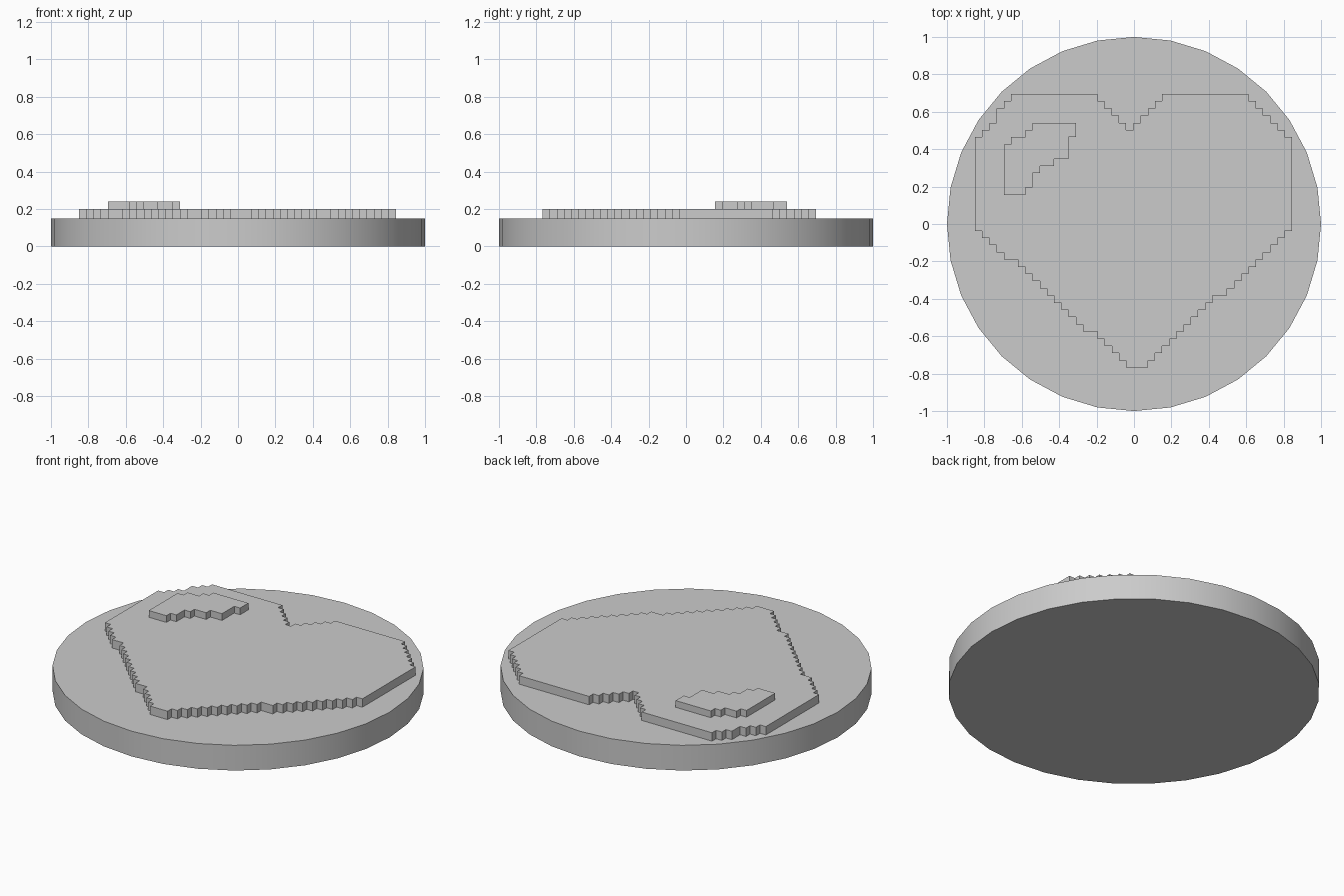
import bpy
import bmesh
import math

CELL = 0.0385            # size of one stair step
LEFT, TOP = -0.85, 0.695  # corner of the step grid
STEP = {"R": (1, 0), "L": (-1, 0), "U": (0, -1), "D": (0, 1)}

cube = bpy.data.objects.get("Cube")
if cube:
    bpy.data.objects.remove(cube, do_unlink=True)

# Single plain grey
grey = bpy.data.materials.new("plain_grey")
grey.use_nodes = True
colour = (0.6, 0.6, 0.6, 1)
grey.diffuse_color = colour
grey.node_tree.nodes["Principled BSDF"].inputs["Base Color"].default_value = colour


def trace(col, row, moves):
    """Follow grid moves and return the corner points of the outline."""
    corners = []
    for i, move in enumerate(moves):
        if move != moves[i - 1]:
            corners.append((LEFT + col * CELL, TOP - row * CELL))
        dx, dy = STEP[move]
        col, row = col + dx, row + dy
    return corners


def stepped_plate(name, outline, bottom, top):
    """Extrude a closed outline into a flat plate."""
    bm = bmesh.new()
    face = bm.faces.new([bm.verts.new((x, y, bottom)) for x, y in outline])
    result = bmesh.ops.extrude_face_region(bm, geom=[face], use_keep_orig=True)
    raised = [v for v in result["geom"] if isinstance(v, bmesh.types.BMVert)]
    bmesh.ops.translate(bm, verts=raised, vec=(0, 0, top - bottom))
    bmesh.ops.recalc_face_normals(bm, faces=bm.faces)
    mesh = bpy.data.meshes.new(name)
    bm.to_mesh(mesh)
    bm.free()
    mesh.materials.append(grey)
    obj = bpy.data.objects.new(name, mesh)
    bpy.context.collection.objects.link(obj)
    return obj


# Round base
bpy.ops.mesh.primitive_cylinder_add(vertices=32, radius=1, depth=0.15,
                                    location=(0, 0, 0.075))
base = bpy.context.object
base.name = "round_base"
base.data.materials.append(grey)
bpy.ops.object.shade_smooth_by_angle(angle=math.radians(30))

# Heart outline, clockwise from the top left corner
heart = (
    "R" * 12 + "DR" * 5 + "UR" * 4 + "U" + "R" * 12           # lobes and notch
    + "DR" * 6 + "D" * 13                                     # right shoulder
    + "LD" * 9 + "LLD" + "LD" * 9 + "LLL"                     # right slope and tip
    + "UL" * 4 + "ULL" + "UL" * 9 + "ULL" + "UL" * 4          # left slope
    + "U" * 13 + "RU" * 2 + "RUU" + "RU" * 2                  # left shoulder
)
stepped_plate("heart_plate", trace(5, 0, heart), 0.15, 0.2)

# Raised glint on the upper left lobe
glint = "RRRRRR" + "DDLDDD" + "LLDLLD" + "LDDLD" + "LLL" + "U" * 7 + "RURRURU"
stepped_plate("heart_glint", trace(8, 4, glint), 0.2, 0.24)
